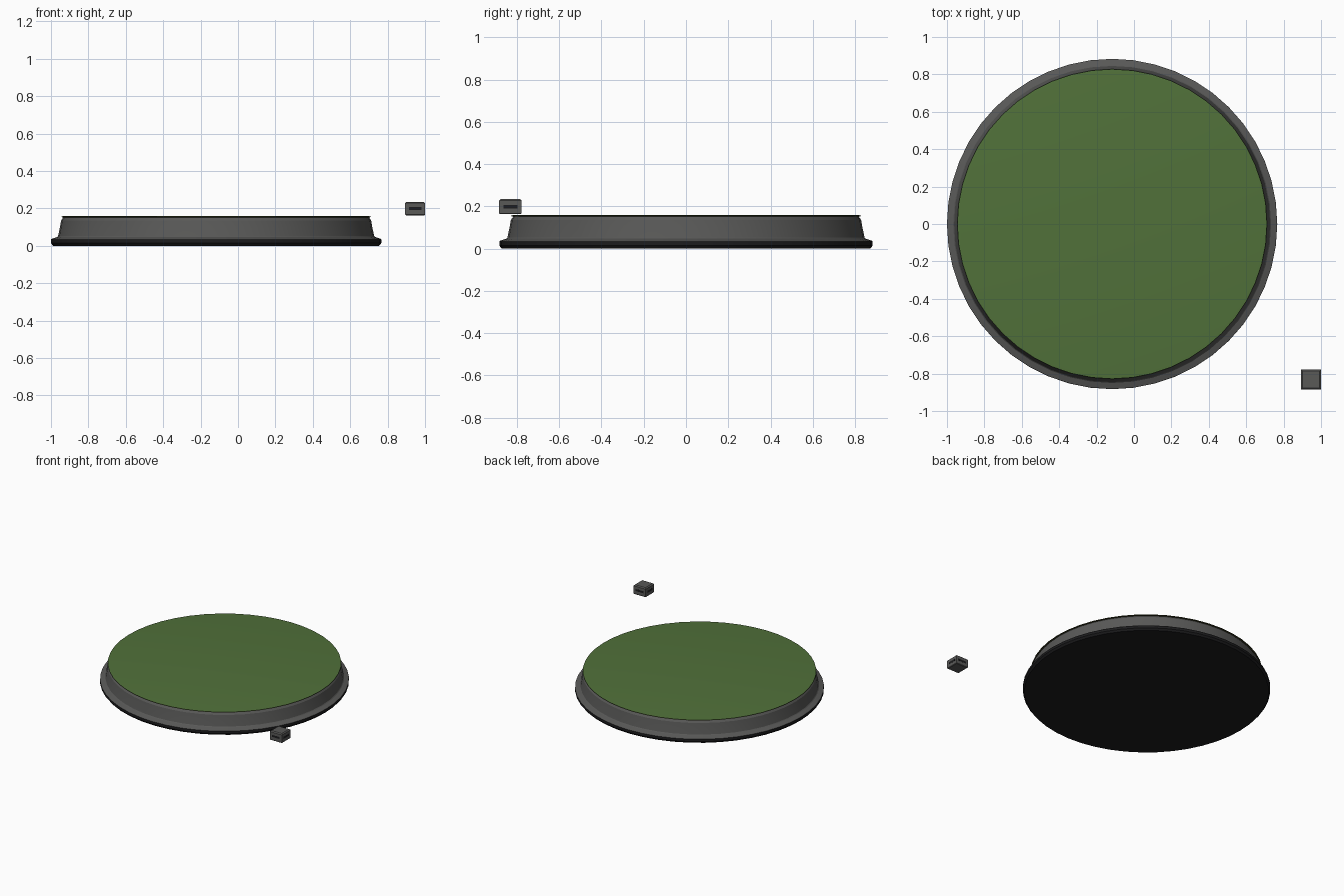
import bpy, bmesh, math

if "Cube" in bpy.data.objects:
    bpy.data.objects.remove(bpy.data.objects["Cube"])

def material(name, rgb):
    m = bpy.data.materials.new(name)
    m.diffuse_color = (*rgb, 1)
    m.use_nodes = True
    m.node_tree.nodes["Principled BSDF"].inputs["Base Color"].default_value = m.diffuse_color
    return m

grey = material("stone grey", (0.10, 0.10, 0.097))
black = material("matte black", (0.012, 0.012, 0.013))
green = material("grass green", (0.082, 0.165, 0.042))
olive = material("dark olive", (0.04, 0.042, 0.014))

CX, SEG = -0.117, 48

def finish(name, bm, mats, smooth=False):
    bmesh.ops.recalc_face_normals(bm, faces=bm.faces)
    me = bpy.data.meshes.new(name)
    bm.to_mesh(me)
    bm.free()
    ob = bpy.data.objects.new(name, me)
    bpy.context.collection.objects.link(ob)
    for m in mats:
        me.materials.append(m)
    if smooth:
        bpy.ops.object.select_all(action='DESELECT')
        ob.select_set(True)
        bpy.context.view_layer.objects.active = ob
        bpy.ops.object.shade_smooth_by_angle(angle=math.radians(25))
    return ob

def lathe(name, profile, mats):
    """Closed solid of revolution; each point is (radius, z, material of the band above it)."""
    bm = bmesh.new()
    rings = []
    for r, z, _ in profile:
        rings.append([bm.verts.new((CX + r * math.cos(2 * math.pi * i / SEG),
                                    r * math.sin(2 * math.pi * i / SEG), z))
                      for i in range(SEG)])
    bm.faces.new(rings[0]).material_index = profile[0][2]
    for k in range(len(rings) - 1):
        a, b = rings[k], rings[k + 1]
        for i in range(SEG):
            j = (i + 1) % SEG
            bm.faces.new((a[i], a[j], b[j], b[i])).material_index = profile[k][2]
    bm.faces.new(rings[-1]).material_index = profile[-1][2]
    return finish(name, bm, mats, True)

# Black foot under the flared lip
lathe("base_foot", [(0.872, 0, 0), (0.883, 0.014, 0), (0.883, 0.033, 0)], [black])

# Grey lip and tapered wall
lathe("base_wall", [(0.883, 0.033, 0), (0.880, 0.037, 0), (0.850, 0.047, 0),
                    (0.845, 0.052, 0), (0.834, 0.105, 0), (0.829, 0.135, 0),
                    (0.818, 0.151, 0)], [grey])

# Turf disc with a dark edge
lathe("turf_top", [(0.818, 0.151, 1), (0.828, 0.154, 1), (0.828, 0.157, 0),
                   (0.812, 0.159, 0)], [green, olive])

# Small floating block with a chamfered top
BX, BY, H = 0.947, -0.831, 0.053
bm = bmesh.new()
levels = [(H - 0.004, 0.163), (H, 0.167), (H, 0.228), (H - 0.008, 0.235)]
rings = [[bm.verts.new((BX + sx * h, BY + sy * h, z))
          for sx, sy in ((-1, -1), (1, -1), (1, 1), (-1, 1))] for h, z in levels]
bm.faces.new(rings[0])
bm.faces.new(rings[-1])
for a, b in zip(rings, rings[1:]):
    for i in range(4):
        j = (i + 1) % 4
        bm.faces.new((a[i], a[j], b[j], b[i]))
finish("small_block", bm, [grey])

# Dark slot plates on the four sides of the block
for n in range(4):
    ang = n * math.pi / 2
    dx, dy = round(math.cos(ang)), round(math.sin(ang))
    bm = bmesh.new()
    bmesh.ops.create_cube(bm, size=1)
    for v in bm.verts:
        v.co.x *= 0.003 if dx else 0.066
        v.co.y *= 0.003 if dy else 0.066
        v.co.z *= 0.016
        v.co.x += BX + dx * (H - 0.001)
        v.co.y += BY + dy * (H - 0.001)
        v.co.z += 0.199
    finish("block_slot_%d" % (n + 1), bm, [black])
